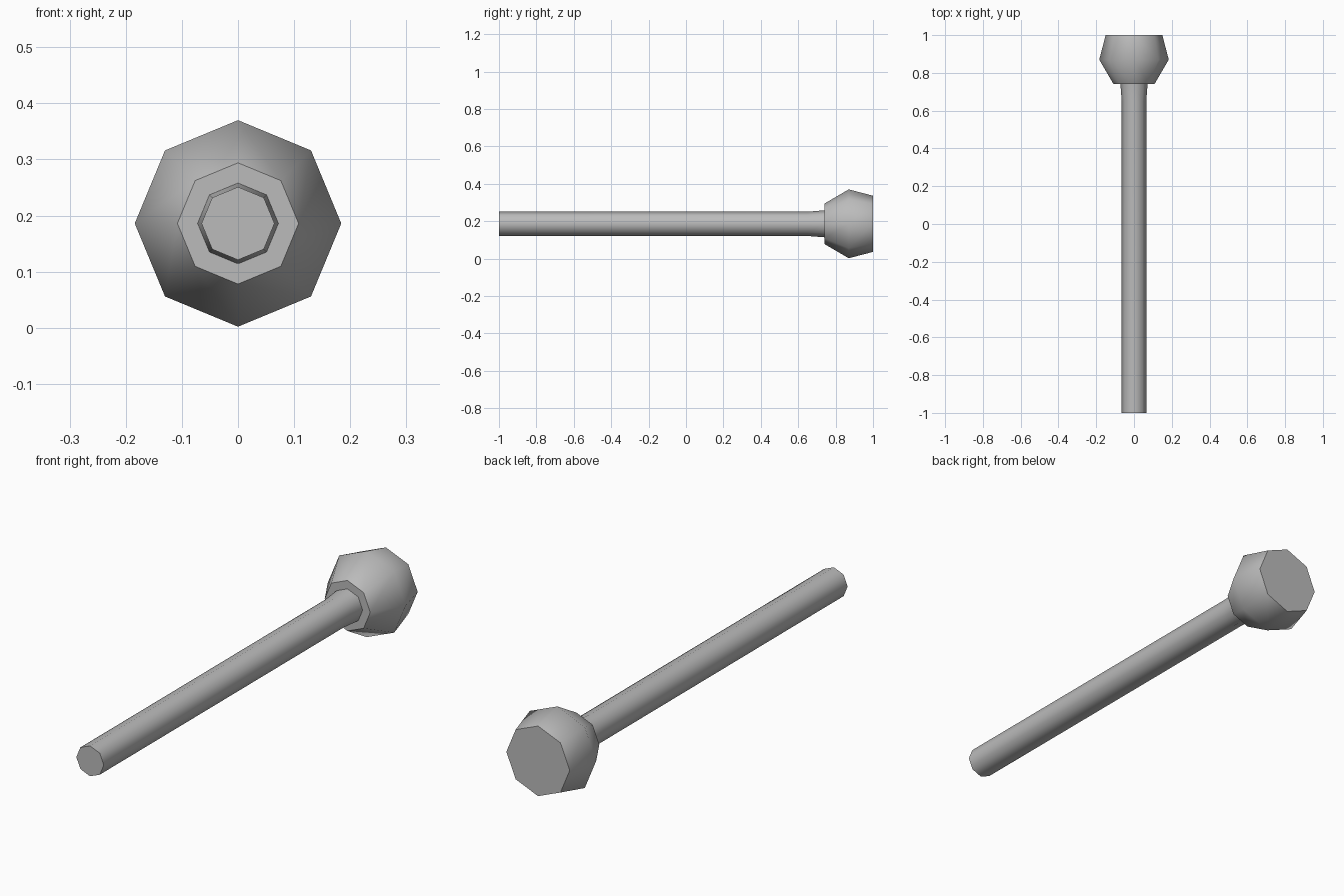
import bpy, bmesh, math

cube = bpy.data.objects.get("Cube")
if cube:
    bpy.data.objects.remove(cube, do_unlink=True)

SIDES = 8
AXIS_Z = 0.186

grey = bpy.data.materials.new("plain_grey")
grey.use_nodes = True
grey.diffuse_color = (0.5, 0.5, 0.5, 1)
bsdf = next(n for n in grey.node_tree.nodes if n.type == 'BSDF_PRINCIPLED')
bsdf.inputs["Base Color"].default_value = (0.5, 0.5, 0.5, 1)


def lathe(name, profile, cap_back=True):
    """Eight-sided solid along y from (y, radius) pairs."""
    bm = bmesh.new()
    rings = []
    for y, r in profile:
        ring = []
        for i in range(SIDES):
            a = math.tau * i / SIDES
            ring.append(bm.verts.new((r * math.cos(a), y, AXIS_Z + r * math.sin(a))))
        rings.append(ring)
    for a, b in zip(rings, rings[1:]):
        for i in range(SIDES):
            j = (i + 1) % SIDES
            bm.faces.new((a[i], a[j], b[j], b[i]))
    bm.faces.new(rings[0])
    if cap_back:
        bm.faces.new(rings[-1])
    bmesh.ops.recalc_face_normals(bm, faces=bm.faces)
    mesh = bpy.data.meshes.new(name)
    bm.to_mesh(mesh)
    bm.free()
    mesh.materials.append(grey)
    obj = bpy.data.objects.new(name, mesh)
    bpy.context.collection.objects.link(obj)
    bpy.ops.object.select_all(action='DESELECT')
    obj.select_set(True)
    bpy.context.view_layer.objects.active = obj
    bpy.ops.object.shade_smooth_by_angle(angle=math.radians(55))
    return obj


# Long shaft, flaring slightly where it meets the head
lathe("shaft", [(-1, 0.065), (0.65, 0.065), (0.74, 0.072)])

# Faceted bulbous head with flat ends
lathe("head", [(0.74, 0.108), (0.87, 0.184), (1, 0.15)])
